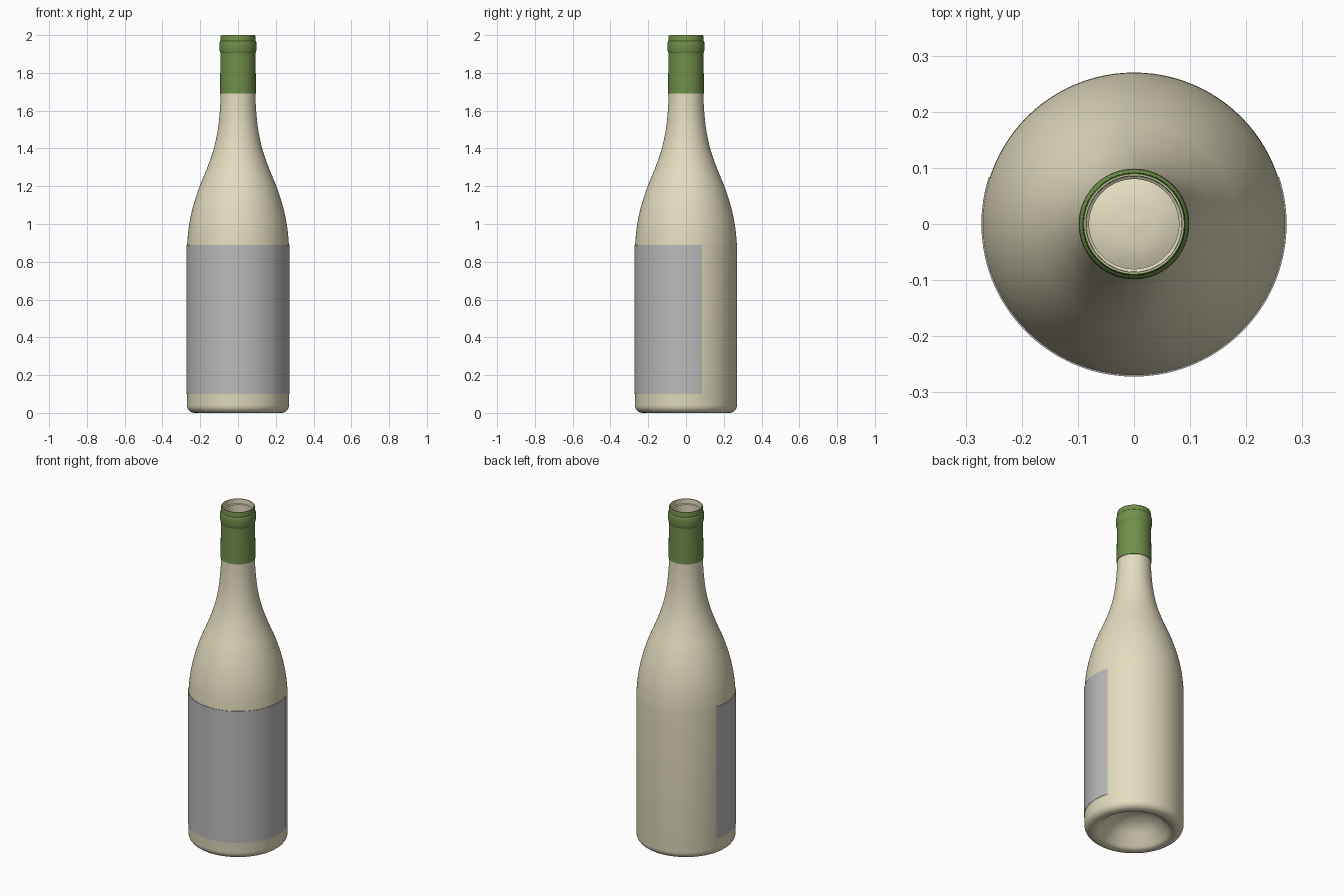
import bpy, bmesh, math
from mathutils import Vector

if "Cube" in bpy.data.objects:
    bpy.data.objects.remove(bpy.data.objects["Cube"])


def material(name, rgb):
    m = bpy.data.materials.new(name)
    m.diffuse_color = (*rgb, 1)
    m.use_nodes = True
    m.node_tree.nodes["Principled BSDF"].inputs["Base Color"].default_value = m.diffuse_color
    return m


cream = material("cream glass", (0.77, 0.72, 0.52))
green = material("green foil", (0.162, 0.275, 0.067))
grey = material("grey paper", (0.5, 0.5, 0.5))


def curve(pts, steps=5):
    """Smooth Catmull-Rom curve through the (radius, z) points."""
    p = [Vector(q) for q in pts]
    p = [2 * p[0] - p[1]] + p + [2 * p[-1] - p[-2]]
    out = []
    for a, b, c, d in zip(p, p[1:], p[2:], p[3:]):
        for k in range(steps):
            t = k / steps
            out.append(0.5 * (2 * b + (c - a) * t + (2 * a - 5 * b + 4 * c - d) * t * t
                              + (3 * b - a - 3 * c + d) * t ** 3))
    return [tuple(v) for v in out] + [tuple(pts[-1])]


def arc(cr, cz, rad, a0, a1, n=6):
    """Circular arc in the (radius, z) plane, angles in degrees."""
    return [(cr + rad * math.cos(math.radians(a0 + (a1 - a0) * k / n)),
             cz + rad * math.sin(math.radians(a0 + (a1 - a0) * k / n))) for k in range(n + 1)]


def lathe(name, profile, mat, start=0, span=360, n=96):
    """Turn a profile about z; a partial span gives an open strip."""
    bm = bmesh.new()
    full = span == 360
    cols = []
    for k in range(n if full else n + 1):
        a = math.radians(start + span * k / n)
        cols.append([bm.verts.new((r * math.cos(a), r * math.sin(a), z)) for r, z in profile])
    for k in range(n):
        c, d = cols[k], cols[(k + 1) % len(cols)]
        for i in range(len(profile) - 1):
            bm.faces.new((c[i], d[i], d[i + 1], c[i + 1]))
    bmesh.ops.remove_doubles(bm, verts=bm.verts, dist=1e-5)
    me = bpy.data.meshes.new(name)
    bm.to_mesh(me)
    bm.free()
    me.materials.append(mat)
    ob = bpy.data.objects.new(name, me)
    bpy.context.collection.objects.link(ob)
    bpy.ops.object.select_all(action='DESELECT')
    ob.select_set(True)
    bpy.context.view_layer.objects.active = ob
    bpy.ops.object.shade_smooth_by_angle(angle=math.radians(35))
    return ob


# bottle: punt, rounded heel, body, shoulder, neck, mouth, then inner wall
punt = curve([(0, 0.13), (0.06, 0.122), (0.12, 0.092), (0.17, 0.04), (0.2, 0.008), (0.22, 0)])
heel = arc(0.23, 0.04, 0.04, -90, 0)
shoulder = curve([(0.27, 0.86), (0.268, 0.91), (0.258, 1.0), (0.236, 1.1), (0.203, 1.2),
                  (0.162, 1.3), (0.128, 1.4), (0.107, 1.5), (0.096, 1.6), (0.092, 1.68)])
mouth = [(0.091, 1.72), (0.091, 1.92), (0.088, 1.97), (0.088, 2.0), (0.086, 2.0),
         (0.085, 1.972), (0.08, 1.968), (0.08, 1.72)]
inside = curve([(0.08, 1.62), (0.093, 1.5), (0.147, 1.3), (0.22, 1.1), (0.25, 0.9)])
floor = [(0.25, 0.07)] + curve([(0.22, 0.03), (0.18, 0.06), (0.12, 0.112), (0.06, 0.142), (0, 0.15)])
lathe("bottle", punt + heel + shoulder + mouth + inside + floor, cream)

# foil capsule with the rounded ring below the mouth
ring = curve([(0.093, 1.905), (0.0965, 1.915), (0.0985, 1.94), (0.0965, 1.963), (0.092, 1.97)], 4)
lathe("neck_foil", [(0.09, 1.69), (0.095, 1.69), (0.093, 1.9)] + ring
      + [(0.0915, 1.995), (0.09, 2.0), (0.0875, 2.0)], green)

# wrap-around label on the front, reaching a little past both sides
lathe("label", [(0.2695, 0.1), (0.272, 0.1), (0.272, 0.89), (0.2675, 0.89)],
      grey, start=162 , span=216, n=72)
